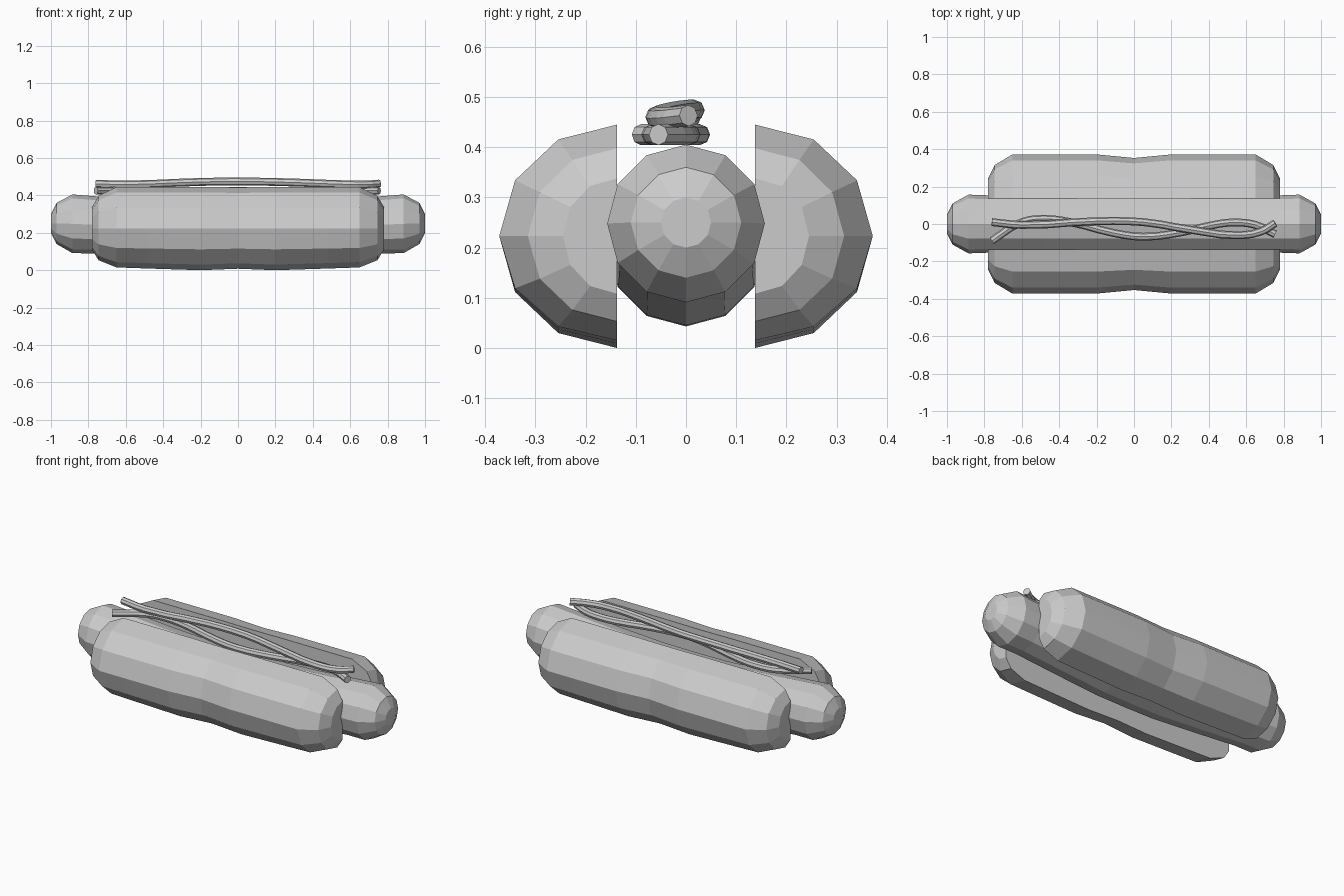
import bpy, bmesh, math

cube = bpy.data.objects.get("Cube")
if cube:
    bpy.data.objects.remove(cube, do_unlink=True)

grey = bpy.data.materials.new("plain_grey")
grey.use_nodes = True
grey.diffuse_color = (0.6, 0.6, 0.6, 1)
grey.node_tree.nodes["Principled BSDF"].inputs["Base Color"].default_value = (0.6, 0.6, 0.6, 1)


def add_object(name, mesh):
    obj = bpy.data.objects.new(name, mesh)
    mesh.materials.clear()
    mesh.materials.append(grey)
    bpy.context.scene.collection.objects.link(obj)
    return obj


def loft(name, rings):
    """Skin closed rings of points and close both ends."""
    bm = bmesh.new()
    loops = [[bm.verts.new(p) for p in ring] for ring in rings]
    n = len(loops[0])
    for a, b in zip(loops, loops[1:]):
        for i in range(n):
            j = (i + 1) % n
            bm.faces.new((a[i], a[j], b[j], b[i]))
    bm.faces.new(loops[0])
    bm.faces.new(loops[-1])
    bmesh.ops.recalc_face_normals(bm, faces=bm.faces)
    mesh = bpy.data.meshes.new(name)
    bm.to_mesh(mesh)
    bm.free()
    return add_object(name, mesh)


def both_ends(half):
    """Mirror stations given from the tip to the middle."""
    return half + [(-s[0],) + s[1:] for s in half[-2::-1]]


# Sausage: twelve sides, rounded ends, sagging middle (x, radius, centre height)
sausage = both_ends([(-1, 0.05, 0.25), (-0.97, 0.11, 0.25), (-0.885, 0.157, 0.248),
                     (-0.77, 0.153, 0.243), (-0.48, 0.154, 0.22), (-0.2, 0.157, 0.202),
                     (0, 0.157, 0.2)])
loft("sausage", [[(x, r * math.cos(k * math.pi / 6), z + r * math.sin(k * math.pi / 6))
                  for k in range(12)] for x, r, z in sausage])

# Bun halves: half round with a flat inner face, pinched at the middle
# (x, depth, upper height, lower height)
bun = both_ends([(-0.78, 0.108, 0.115, 0.115), (-0.745, 0.178, 0.175, 0.17),
                 (-0.65, 0.235, 0.222, 0.208), (-0.48, 0.235, 0.222, 0.214),
                 (-0.2, 0.235, 0.222, 0.223), (0, 0.216, 0.22, 0.215)])
for side, name in ((-1, "front_bun_half"), (1, "back_bun_half")):
    rings = []
    for x, depth, up, down in bun:
        ring = []
        for k in range(7):
            a = math.pi / 2 - k * math.pi / 6
            ring.append((x, side * (0.137 + depth * math.cos(a)),
                         0.223 + (up if k < 3 else down) * math.sin(a)))
        rings.append(ring)
    loft(name, rings)


# Sauce strands: octagonal tubes along wavy paths
def strand(name, points):
    curve = bpy.data.curves.new(name + "_path", "CURVE")
    curve.dimensions = "3D"
    curve.bevel_depth = 0.021
    curve.bevel_resolution = 2
    curve.resolution_u = 3
    curve.use_fill_caps = True
    spline = curve.splines.new("BEZIER")
    spline.bezier_points.add(len(points) - 1)
    for bp, p in zip(spline.bezier_points, points):
        bp.co = p
        bp.handle_left_type = bp.handle_right_type = "AUTO"
    spline.use_smooth = False
    helper = bpy.data.objects.new(name + "_helper", curve)
    bpy.context.scene.collection.objects.link(helper)
    deps = bpy.context.evaluated_depsgraph_get()
    mesh = bpy.data.meshes.new_from_object(helper.evaluated_get(deps))
    bpy.data.objects.remove(helper, do_unlink=True)
    mesh.shade_flat()
    add_object(name, mesh)


strand("upper_sauce_strand", [(-0.76, 0.01, 0.462), (-0.6, -0.005, 0.458), (-0.2, 0.015, 0.472),
                              (0.05, 0.01, 0.474), (0.3, -0.03, 0.469), (0.55, -0.06, 0.46),
                              (0.68, -0.04, 0.458), (0.755, 0.005, 0.463)])
strand("lower_sauce_strand", [(-0.76, -0.09, 0.425), (-0.6, 0.01, 0.425), (-0.48, 0.027, 0.425),
                              (-0.35, 0.012, 0.425), (-0.1, -0.05, 0.425), (0.05, -0.068, 0.425),
                              (0.25, -0.045, 0.425), (0.45, 0, 0.425), (0.55, 0.008, 0.425),
                              (0.65, -0.005, 0.425), (0.755, -0.055, 0.425)])
